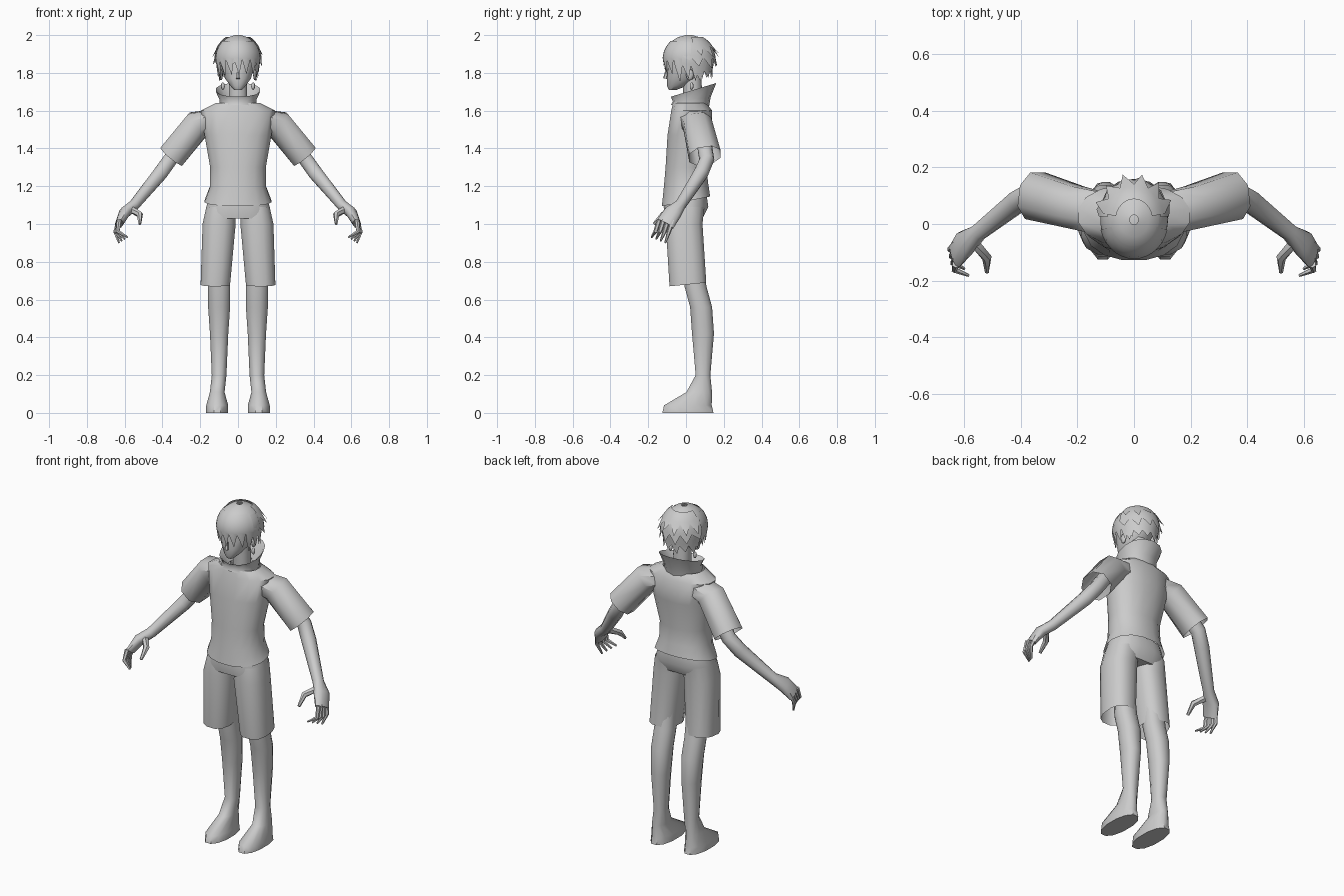
import bpy, bmesh, math, random
from mathutils import Vector

random.seed(4)
cube = bpy.data.objects.get("Cube")
if cube:
    bpy.data.objects.remove(cube)

tone = (.6, .6, .6, 1)
grey = bpy.data.materials.new("plain grey")
grey.use_nodes = True
grey.diffuse_color = tone
grey.node_tree.nodes["Principled BSDF"].inputs["Base Color"].default_value = tone


def finish(name, bm, angle=50):
    bmesh.ops.recalc_face_normals(bm, faces=bm.faces)
    mesh = bpy.data.meshes.new(name)
    bm.to_mesh(mesh)
    bm.free()
    mesh.materials.append(grey)
    obj = bpy.data.objects.new(name, mesh)
    bpy.context.collection.objects.link(obj)
    bpy.ops.object.select_all(action="DESELECT")
    obj.select_set(True)
    bpy.context.view_layer.objects.active = obj
    bpy.ops.object.shade_smooth_by_angle(angle=math.radians(angle))


def bridge(bm, rows, closed=True):
    for low, high in zip(rows, rows[1:]):
        for i in range(len(low) if closed else len(low) - 1):
            j = (i + 1) % len(low)
            bm.faces.new((low[i], low[j], high[j], high[i]))


def ring(z, wide, deep, x=0, y=0, slope=0):
    """One cross-section: centre, half width, half depth, rise towards the back."""
    return Vector((x, y, z)), wide, deep, slope


def loft(name, rings, sides=12, follow=False, closed=True, square=.9, mirror=1):
    """Skin the rings; follow turns each ring to face along the path."""
    bm = bmesh.new()
    rows = []
    last = len(rings) - 1
    for k, (centre, wide, deep, slope) in enumerate(rings):
        axis = Vector((0, 0, 1))
        if follow:
            axis = (rings[min(k + 1, last)][0] - rings[max(k - 1, 0)][0]).normalized()
        back = (Vector((0, 1, 0)) - axis * axis.y).normalized()
        across = back.cross(axis)
        row = []
        for i in range(sides):
            angle = math.tau * (i + .5) / sides
            c, s = (math.copysign(abs(f) ** square, f) for f in (math.cos(angle), math.sin(angle)))
            p = centre + across * wide * c + back * deep * s
            p.z += slope * deep * s
            row.append(bm.verts.new((p.x * mirror, p.y, p.z)))
        rows.append(row)
    bridge(bm, rows)
    if closed:
        bm.faces.new(rows[0])
        bm.faces.new(rows[-1])
    finish(name, bm)


def tapered(name, path, thick, mirror):
    """Thin digit along a path, narrowing to its tip."""
    rings = []
    for k, point in enumerate(path):
        size = thick * (1 - .6 * (k / (len(path) - 1)) ** 2)
        rings.append(ring(point.z, size, size, point.x, point.y))
    loft(name, rings, sides=6, follow=True, mirror=mirror)


def ball(name, centre, size, mirror):
    bm = bmesh.new()
    bmesh.ops.create_uvsphere(bm, u_segments=8, v_segments=6, radius=1)
    for v in bm.verts:
        v.co = Vector(p + c * s for p, c, s in zip(centre, v.co, size))
        v.co.x *= mirror
    finish(name, bm)


# Shirt body and the tilted open collar
loft("shirt_body", [
    ring(z=1.12, wide=.18, deep=.13, slope=.2),
    ring(z=1.2, wide=.15, deep=.12, slope=.1),
    ring(z=1.3, wide=.15, deep=.11),
    ring(z=1.47, wide=.18, deep=.12, y=.02),
    ring(z=1.6, wide=.2, deep=.11, y=.03),
    ring(z=1.64, wide=.12, deep=.09, y=.02)], sides=16, closed=False)
loft("collar", [
    ring(z=1.62, wide=.1, deep=.1, y=.02, slope=-.1),
    ring(z=1.66, wide=.1, deep=.1, y=.03, slope=.1),
    ring(z=1.71, wide=.12, deep=.12, y=.04, slope=.3),
    ring(z=1.7, wide=.11, deep=.11, y=.04, slope=.3),
    ring(z=1.63, wide=.07, deep=.08, y=.03)], sides=14, closed=False)

# Shorts seat, joining two wide legs
loft("shorts_hips", [
    ring(z=1.16, wide=.15, deep=.11),
    ring(z=1.09, wide=.17, deep=.12),
    ring(z=1.03, wide=.18, deep=.1, y=-.01)], sides=16, square=.8)

for mirror, word in ((1, "left_"), (-1, "right_")):
    loft(word + "shorts_leg", [
        ring(z=1.09, wide=.08, deep=.1, x=.09),
        ring(z=1, wide=.09, deep=.1, x=.1, y=-.01),
        ring(z=.68, wide=.08, deep=.1, x=.12, y=.01, slope=.1)],
        closed=False, square=.8, mirror=mirror)

    # Leg running down into a long soft foot
    loft(word + "leg_and_foot", [
        ring(z=.8, wide=.06, deep=.05, x=.1, y=.04),
        ring(z=.67, wide=.06, deep=.06, x=.1, y=.05),
        ring(z=.56, wide=.06, deep=.06, x=.1, y=.08),
        ring(z=.42, wide=.05, deep=.06, x=.1, y=.09),
        ring(z=.2, wide=.04, deep=.04, x=.1, y=.09),
        ring(z=.11, wide=.04, deep=.07, x=.11, y=.07),
        ring(z=.04, wide=.06, deep=.13, x=.11, y=.01),
        ring(z=0, wide=.06, deep=.14, x=.11, y=.01)], mirror=mirror)

    # Short sleeve flaring to an open cuff
    loft(word + "sleeve", [
        ring(z=1.55, wide=.06, deep=.08, x=.13, y=.04),
        ring(z=1.53, wide=.08, deep=.08, x=.21, y=.06),
        ring(z=1.36, wide=.08, deep=.09, x=.35, y=.1)],
        sides=8, follow=True, closed=False, mirror=mirror)

    # Bare arm and palm
    loft(word + "arm", [
        ring(z=1.47, wide=.04, deep=.04, x=.26, y=.09),
        ring(z=1.34, wide=.04, deep=.04, x=.36, y=.11),
        ring(z=1.27, wide=.04, deep=.04, x=.41, y=.08),
        ring(z=1.1, wide=.03, deep=.03, x=.55, y=-.03),
        ring(z=1.06, wide=.03, deep=.05, x=.6, y=-.07),
        ring(z=1, wide=.02, deep=.05, x=.63, y=-.11)],
        sides=10, follow=True, mirror=mirror)

    # Curled fingers fanned across the palm, and the thumb
    for i, finger in enumerate(("little", "ring", "middle", "index")):
        base = Vector((.63, -.07 - .024 * i, 1.02))
        knuckle = base + Vector((.02 - .005 * i, -.02, -.06))
        tip = knuckle + Vector((-.02 - .01 * i, -.02, -.06 + .01 * i))
        tapered(word + finger + "_finger", (base, knuckle, tip), .013, mirror)
    thumb_base = Vector((.57, -.06, 1.08))
    thumb_joint = thumb_base + Vector((-.05, -.06, -.03))
    thumb_tip = thumb_joint + Vector((0, -.05, -.05))
    tapered(word + "thumb", (thumb_base, thumb_joint, thumb_tip), .02, mirror)

    # Ear with a small round earring
    ball(word + "ear", (.09, .02, 1.79), (.01, .02, .03), mirror)
    ball(word + "earring", (.08, .03, 1.73), (.01, .01, .02), mirror)

# Neck, head with a pointed chin, and nose
loft("neck", [
    ring(z=1.6, wide=.05, deep=.05, y=.04),
    ring(z=1.8, wide=.05, deep=.05, y=.03)], sides=10)
loft("head", [
    ring(z=1.71, wide=.02, deep=.02, y=-.07),
    ring(z=1.73, wide=.04, deep=.05, y=-.05),
    ring(z=1.77, wide=.07, deep=.08, y=-.02),
    ring(z=1.87, wide=.1, deep=.11, y=.01),
    ring(z=1.93, wide=.09, deep=.1, y=.01),
    ring(z=1.97, wide=.05, deep=.06, y=.01)], sides=14)
tapered("nose", (Vector((0, -.11, 1.77)), Vector((0, -.1, 1.82))), .012, 1)


def hair_layer(name, facing, spread, teeth, top, base, tip, flare=.02, grow=1):
    """Shell hugging the skull between two heights, ending in jagged locks."""
    bm = bmesh.new()
    closed = spread == 360
    steps = 5
    rows = [[] for _ in range(steps + 1)]
    for i in range(teeth * 2 + (not closed)):
        angle = math.radians(facing + spread * (i / (teeth * 2) - .5))
        lock = i % 2
        twist = lock * random.uniform(.02, .1)
        end = tip + random.uniform(-.02, .01) if lock else base
        for k, row in enumerate(rows):
            at_end = k == steps
            z = end if at_end else top + (base + .01 - top) * (k / (steps - 1)) ** 1.6
            rise = (z - 1.875) / (.126 * grow)
            r = math.sqrt(max(0, 1 - rise * rise)) if rise > 0 else 1 + rise / 6
            r = r * grow + flare * lock * at_end
            a = angle + twist * at_end
            row.append(bm.verts.new((.12 * r * math.cos(a), .015 + .136 * r * math.sin(a), z)))
    bridge(bm, rows, closed)
    bmesh.ops.remove_doubles(bm, verts=bm.verts, dist=.0005)
    finish(name, bm, 40)


# Hair: smooth crown, fringe, side locks and overlapping layers at the back
front, back = 270, 90
hair_layer("hair_crown", front, 360, teeth=14, top=2, base=1.88, tip=1.86)
hair_layer("hair_fringe", front, 150, teeth=7, top=1.97, base=1.87, tip=1.8, grow=1.02)
hair_layer("hair_left_side", 5, 80, teeth=4, top=1.96, base=1.84, tip=1.77)
hair_layer("hair_right_side", 175, 80, teeth=4, top=1.96, base=1.84, tip=1.77)
hair_layer("hair_back_top", back, 160, teeth=6, top=1.99, base=1.94, tip=1.9, flare=.16, grow=1.06)
hair_layer("hair_back_middle", back, 170, teeth=6, top=1.96, base=1.88, tip=1.84, flare=.14, grow=1.04)
hair_layer("hair_back_low", back, 150, teeth=6, top=1.93, base=1.81, tip=1.77, flare=.06)
